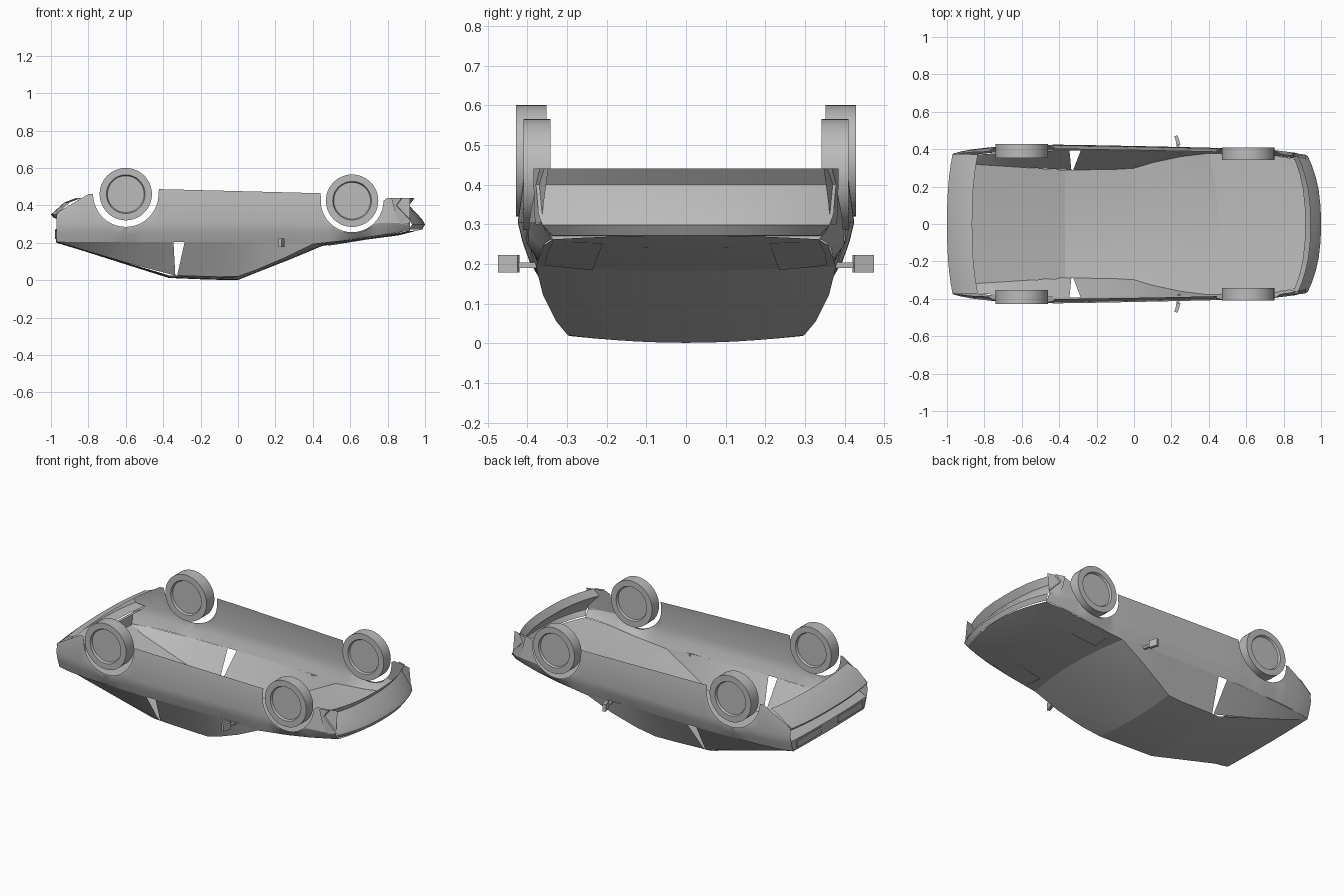
import bpy, bmesh, math
from mathutils import Vector

cube = bpy.data.objects.get("Cube")
if cube:
    bpy.data.objects.remove(cube)

GREY = (0.5, 0.5, 0.5, 1)
mat = bpy.data.materials.new("body_grey")
mat.use_nodes = True
mat.diffuse_color = GREY
mat.node_tree.nodes["Principled BSDF"].inputs["Base Color"].default_value = GREY


def finish(name, bm, angle=25):
    """Turn a +y half into an object mirrored across y = 0."""
    me = bpy.data.meshes.new(name)
    bm.to_mesh(me)
    bm.free()
    ob = bpy.data.objects.new(name, me)
    bpy.context.collection.objects.link(ob)
    me.materials.append(mat)
    mod = ob.modifiers.new("mirror", 'MIRROR')
    mod.use_axis = (False, True, False)
    mod.use_clip = True
    mod.merge_threshold = 0.0005
    bpy.ops.object.select_all(action='DESELECT')
    ob.select_set(True)
    bpy.context.view_layer.objects.active = ob
    bpy.ops.object.shade_smooth_by_angle(angle=math.radians(angle))
    return ob


def loft(name, rows, angle=25):
    """Quad sheet through rows of points, normals facing out of the cabin."""
    bm = bmesh.new()
    grid = [[bm.verts.new(p) for p in r] for r in rows]
    for a, b in zip(grid, grid[1:]):
        for i in range(len(a) - 1):
            bm.faces.new((a[i], a[i + 1], b[i + 1], b[i]))
    bm.normal_update()
    ref = Vector((0, 0, 0.3))
    if sum(f.normal.dot(f.calc_center_median() - ref) * f.calc_area() for f in bm.faces) < 0:
        bmesh.ops.reverse_faces(bm, faces=bm.faces)
    return finish(name, bm, angle)


def interp(table, x):
    if x <= table[0][0]:
        return table[0][1]
    for (x0, v0), (x1, v1) in zip(table, table[1:]):
        if x <= x1:
            return v0 + (v1 - v0) * (x - x0) / (x1 - x0)
    return table[-1][1]


# Lengthwise guide curves
WIDTH = [(-.97, .375), (-.9, .395), (-.75, .412), (-.4, .425), (.1, .415),
         (.4, .408), (.75, .395), (.85, .382), (.92, .365)]
BELT = [(-.97, .205), (.25, .205), (.4, .193), (.6, .215), (.9, .262)]
SILL = [(-.97, .36), (-.8, .46), (-.42, .487), (.44, .465), (.77, .42), (.8, .44), (.92, .44)]
ROOF_Y = [(-.97, .345), (-.87, .32), (-.37, .288), (-.1, .292), (0, .298), (.1, .328),
          (.25, .36), (.4, .378)]
ROOF_Z = [(-.97, .205), (-.37, .026), (-.1, .018), (0, .02), (.1, .056), (.25, .12), (.4, .193)]
ARCHES = [(-.6, .46, .175), (.61, .425, .168)]
half_width = lambda x: interp(WIDTH, x)
belt = lambda x: (x, half_width(x) - .03, interp(BELT, x))
roof_edge = lambda x: (x, interp(ROOF_Y, x), interp(ROOF_Z, x))


def lower_edge(x):
    z = interp(SILL, x)
    for cx, cz, r in ARCHES:
        if abs(x - cx) <= r:
            z = min(z, cz - math.sqrt(max(0, r * r - (x - cx) ** 2)))
    return z


# Body sides with round wheel arches
xs = {-.97, -.93, -.87, -.8, -.3, -.1, .1, .25, .4, .8, .85, .89, .92}
for cx, cz, r in ARCHES:
    xs |= {cx - r - .002, cx + r + .002}
    xs |= {cx + r * math.cos(math.pi * i / 20) for i in range(21)}
side = []
for x in sorted(xs):
    w, zb, zl = half_width(x), interp(BELT, x), lower_edge(x)
    crease = min(.305, zl - .006)
    side.append([belt(x), (x, w - .012, zb + (crease - zb) * .5), (x, w, crease),
                 (x, w - .13 * (zl - crease), zl)])
loft("body_sides", side)


def crown(name, stations, angle=25):
    """Panel across the car: stations are edge point, centre height, forward bulge."""
    rows = []
    for (x, y, z), zc, bulge in stations:
        rows.append([(x + bulge * (1 - t * t), y * t, z + (zc - z) * (1 - t * t))
                     for t in (0, .2, .4, .6, .8, 1)])
    return loft(name, rows, angle)


# Upper panels
crown("rear_hatch", [(roof_edge(-.97), .2, 0), (roof_edge(-.87), .17, 0),
                     (roof_edge(-.37), .012, 0)])
crown("roof", [(roof_edge(-.37), .012, 0), (roof_edge(-.2), .005, 0),
               (roof_edge(-.1), .002, 0), (roof_edge(0), .001, 0)])
crown("windscreen", [(roof_edge(0), .001, 0), (roof_edge(.1), .045, .01),
                     (roof_edge(.25), .112, .03), (roof_edge(.4), .183, .05)])
crown("bonnet", [(belt(.4), .183, .05), (belt(.6), .213, .055),
                 (belt(.8), .24, .06), (belt(.92), .272, .065)])

# Side glass: the triangular gap behind the door stays open
loft("door_windows", [[roof_edge(t), belt(b)] for t, b in
                      ((-.325, -.285), (-.2, -.17), (-.1, -.07), (0, .04),
                       (.1, .13), (.25, .27), (.4, .4))])
loft("rear_quarter_panels", [[roof_edge(t), belt(b)] for t, b in
                             ((-.97, -.97), (-.87, -.87), (-.6, -.6), (-.335, -.345))])


def end_panel(name, profile, bulge):
    """Cross-car strip from a side profile of (centre x, z, half width)."""
    return loft(name, [[(x - bulge * t ** 2.5, y * t, z) for t in (0, .25, .5, .7, .85, 1)]
                       for x, z, y in profile])


# Nose and front bumper
end_panel("nose_bumper", [(.985, .272, .336), (1.0, .298, .362), (.985, .325, .372),
                          (.915, .4, .378), (.945, .44, .368)], .07)
loft("bumper_corners", [[(.915, .362, .298), (.9, .371, .33), (.845, .378, .4), (.875, .368, .44)],
                        [(.87, .379, .3), (.85, .383, .33), (.83, .384, .4), (.82, .384, .44)]])

# Tail panel, recess and rear apron
end_panel("tail_panel", [(-.972, .203, .345), (-.978, .27, .365), (-.9, .315, .36)], -.01)
end_panel("rear_bumper", [(-.92, .325, .37), (-.985, .332, .37), (-1.0, .352, .375),
                          (-.93, .415, .375), (-.865, .44, .37)], -.03)


def block(name, centre, size, turn=0):
    bm = bmesh.new()
    bmesh.ops.create_cube(bm, size=1)
    c, s = math.cos(turn), math.sin(turn)
    for v in bm.verts:
        x, y, z = (v.co[i] * size[i] for i in range(3))
        v.co = (centre[0] + c * x - s * y, centre[1] + s * x + c * y, centre[2] + z)
    return finish(name, bm)


# Tail light strips and folded headlight covers
block("tail_lights", (-.976, .2, .24), (.006, .24, .04))
loft("headlight_covers", [[(.48, .235, .184), (.48, .355, .196)],
                          [(.7, .222, .219), (.7, .352, .225)],
                          [(.9, .21, .252), (.89, .335, .257)]])

# Door mirrors
block("mirror_arms", (.237, .405, .197), (.014, .06, .014), .15)
block("mirror_housings", (.232, .447, .2), (.018, .052, .044), .3)


# Wheels with dished faces
def wheel(name, cx, cz, y0, y1, r=.14, n=48):
    d = .012
    prof = [(.004, y0 + d), (r * .7, y0 + d), (r * .74, y0), (r, y0), (r, y1),
            (r * .74, y1), (r * .7, y1 - d), (.004, y1 - d)]
    bm = bmesh.new()
    rings = []
    for i in range(n):
        a = 2 * math.pi * i / n
        rings.append([bm.verts.new((cx + p * math.cos(a), y, cz + p * math.sin(a)))
                      for p, y in prof])
    for i in range(n):
        a, b = rings[i], rings[(i + 1) % n]
        for j in range(len(prof) - 1):
            bm.faces.new((a[j], a[j + 1], b[j + 1], b[j]))
    for j in (0, -1):
        bm.faces.new([ring[j] for ring in rings])
    bmesh.ops.recalc_face_normals(bm, faces=bm.faces)
    return finish(name, bm, 30)


wheel("rear_wheels", -.6, .46, .352, .428)
wheel("front_wheels", .61, .425, .342, .41)
